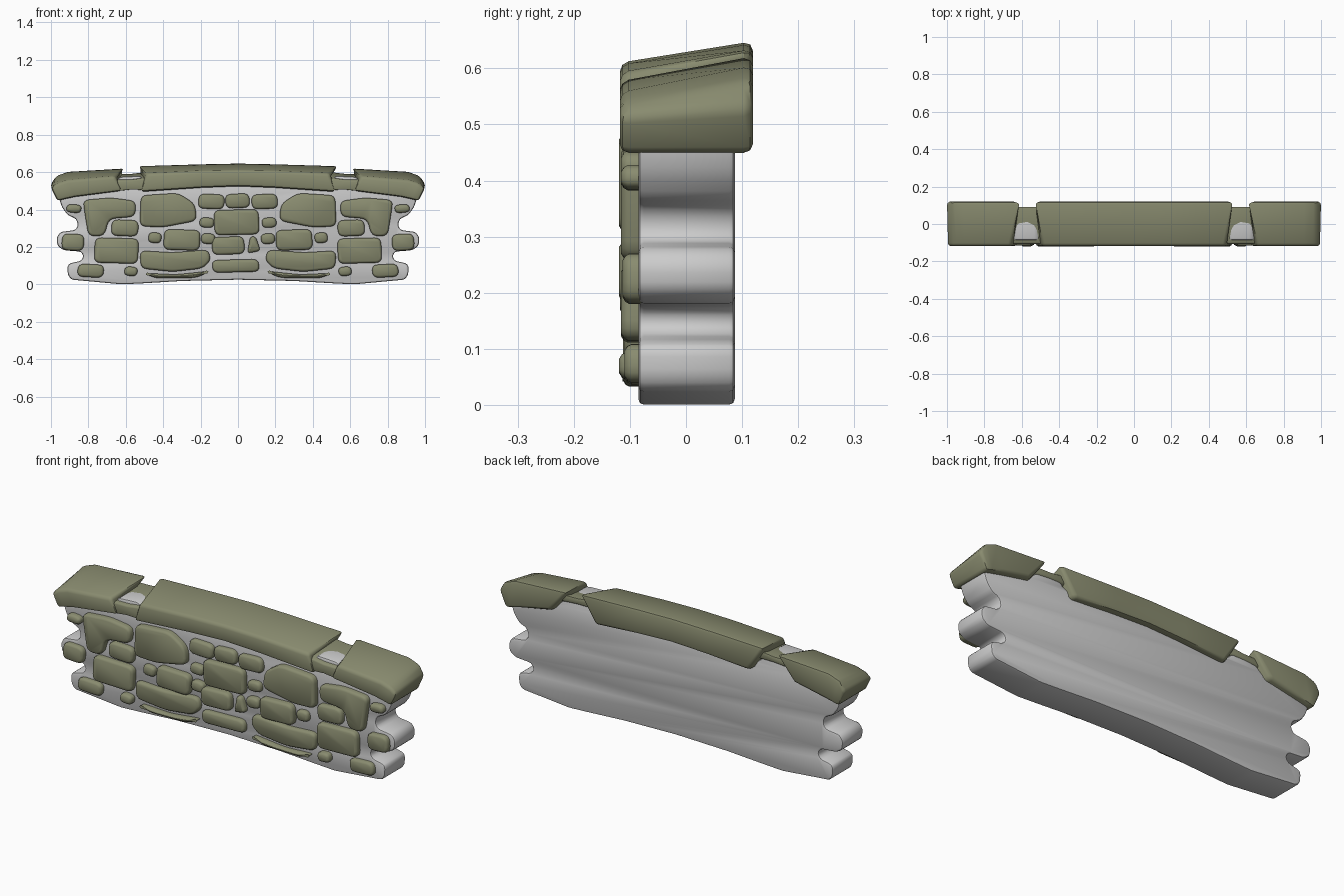
import bpy, bmesh, math

olive = bpy.data.materials.new("olive_stone")
olive.diffuse_color = (0.25, 0.26, 0.16, 1)


def finish(bm, name, mat=None, bevel=0, segments=2):
    bmesh.ops.recalc_face_normals(bm, faces=bm.faces)
    if bevel:
        edges = [e for e in bm.edges if e.calc_face_angle(0) > math.radians(28)]
        bmesh.ops.bevel(bm, geom=edges, offset=bevel, segments=segments,
                        profile=0.5, affect='EDGES', clamp_overlap=True)
    me = bpy.data.meshes.new(name)
    bm.to_mesh(me)
    bm.free()
    me.shade_smooth()
    me.set_sharp_from_angle(angle=math.radians(42))
    ob = bpy.data.objects.new(name, me)
    bpy.context.collection.objects.link(ob)
    if mat:
        me.materials.append(mat)
    return ob


def round_poly(pts, r, steps=4):
    """Replace every corner with a small curve."""
    out = []
    n = len(pts)
    for i, (px, pz) in enumerate(pts):
        ends = []
        for qx, qz in (pts[i - 1], pts[(i + 1) % n]):
            d = math.hypot(qx - px, qz - pz)
            t = min(r / d, 0.42)
            ends.append((px + (qx - px) * t, pz + (qz - pz) * t))
        (ax, az), (bx, bz) = ends
        for k in range(steps + 1):
            t = k / steps
            u, v, w = (1 - t) ** 2, 2 * t * (1 - t), t * t
            out.append((u * ax + v * px + w * bx, u * az + v * pz + w * bz))
    return out


def prism(pts, y0, y1):
    bm = bmesh.new()
    a = [bm.verts.new((x, y0, z)) for x, z in pts]
    b = [bm.verts.new((x, y1, z)) for x, z in pts]
    front = bm.faces.new(a)
    bm.faces.new(b[::-1])
    for i in range(len(a)):
        j = (i + 1) % len(a)
        bm.faces.new((a[j], a[i], b[i], b[j]))
    return bm, front


# Wall body: half outline mirrored, toothed ends
half = [(0, 0.025), (0.3, 0.018), (0.5, 0.006), (0.62, 0), (0.89, 0.025),
        (0.91, 0.05), (0.912, 0.1), (0.895, 0.114), (0.84, 0.125),
        (0.825, 0.15), (0.84, 0.175), (0.93, 0.182), (0.965, 0.205), (0.97, 0.25),
        (0.95, 0.28), (0.87, 0.29), (0.855, 0.315), (0.865, 0.35),
        (0.91, 0.37), (0.94, 0.41), (0.96, 0.47), (0.68, 0.53), (0.63, 0.575),
        (0.52, 0.58), (0.48, 0.54), (0, 0.56)]
outline = half + [(-x, z) for x, z in half[-2:0:-1]]
bm, _ = prism(round_poly(outline, 0.014, 2), -0.085, 0.087)
rim = [e for e in bm.edges if abs(e.verts[0].co.y - e.verts[1].co.y) < 1e-6]
bmesh.ops.recalc_face_normals(bm, faces=bm.faces)
bmesh.ops.bevel(bm, geom=rim, offset=0.01, segments=2, profile=0.5, affect='EDGES')
finish(bm, "wall_body")


# Face stones: rounded outlines raised from the front of the wall
def face_stone(pts, front_y=-0.113, r=0.035, name="face_stone"):
    bm, front = prism(round_poly(pts, r), front_y + 0.012, -0.07)
    bmesh.ops.recalc_face_normals(bm, faces=bm.faces)
    bmesh.ops.inset_region(bm, faces=[front], thickness=0.004, depth=0.007)
    bmesh.ops.inset_region(bm, faces=[front], thickness=0.008, depth=0.005)
    finish(bm, name, olive)


def box(x0, x1, z0, z1, skew=0.006):
    return [(x0 + skew, z0), (x1, z0 + skew), (x1 - skew, z1), (x0, z1 - skew)]


for i, b in enumerate([(-0.07, 0.065, 0.405, 0.487), (-0.13, 0.115, 0.262, 0.402),
                       (-0.142, 0.037, 0.157, 0.257), (-0.14, 0.115, 0.062, 0.135)]):
    face_stone(box(*b), -0.112 - 0.003 * (i % 3))
face_stone([(0.065, 0.255), (0.095, 0.255), (0.12, 0.18), (0.05, 0.165)], r=0.02)

paired = [box(*b) for b in [
    (0.07, 0.215, 0.4, 0.485), (0.125, 0.208, 0.3, 0.36), (0.12, 0.2, 0.213, 0.275),
    (0.2, 0.4, 0.18, 0.295), (0.407, 0.482, 0.218, 0.28), (0.53, 0.68, 0.255, 0.347),
    (0.53, 0.77, 0.11, 0.25), (0.535, 0.61, 0.042, 0.097), (0.715, 0.86, 0.035, 0.11),
    (0.82, 0.945, 0.178, 0.272), (0.835, 0.92, 0.38, 0.43)]]
paired += [
    [(0.22, 0.34), (0.23, 0.43), (0.32, 0.488), (0.52, 0.475), (0.525, 0.31), (0.4, 0.305)],
    [(0.145, 0.13), (0.16, 0.185), (0.35, 0.17), (0.525, 0.18), (0.52, 0.085), (0.35, 0.067), (0.19, 0.085)],
    [(0.145, 0.072), (0.33, 0.052), (0.505, 0.06), (0.44, 0.032), (0.22, 0.035)],
    [(0.55, 0.362), (0.545, 0.445), (0.68, 0.463), (0.83, 0.45), (0.8, 0.258), (0.715, 0.258), (0.69, 0.35)]]
for i, p in enumerate(paired):
    for s in (1, -1):
        face_stone([(s * x, z) for x, z in p], -0.11 - 0.003 * (i % 4))


# Capping stones: lofts through four-cornered sections
# each section: front-bottom, front-top, back-top, back-bottom as (x, z)
def loft(name, sections, s=1, y0=-0.118, y1=0.119, bevel=0.016):
    bm = bmesh.new()
    rings = [[bm.verts.new((s * x, y, z)) for (x, z), y in zip(sec, (y0, y0, y1, y1))]
             for sec in sections]
    for a, b in zip(rings, rings[1:]):
        for i in range(4):
            j = (i + 1) % 4
            bm.faces.new((a[i], a[j], b[j], b[i]))
    bm.faces.new(rings[0])
    bm.faces.new(rings[-1][::-1])
    finish(bm, name, olive, bevel)


right = [[(0.2, 0.517), (0.2, 0.606), (0.2, 0.644), (0.2, 0.512)],
         [(0.525, 0.495), (0.488, 0.592), (0.535, 0.634), (0.44, 0.495)]]
left = [[(-x, z) for x, z in sec] for sec in right[::-1]]
middle = [[(0, 0.525), (0, 0.61), (0, 0.648), (0, 0.52)]]
loft("cap_centre", left + middle + right)

for s in (1, -1):
    loft("cap_end", [
        [(0.615, 0.5), (0.66, 0.578), (0.605, 0.622), (0.71, 0.5)],
        [(0.87, 0.468), (0.91, 0.557), (0.91, 0.604), (0.87, 0.468)],
        [(0.93, 0.455), (0.965, 0.54), (0.975, 0.58), (0.93, 0.455)],
        [(0.965, 0.445), (1.0, 0.515), (1.003, 0.53), (0.965, 0.445)]], s)
    # Recessed links between the capping stones
    loft("cap_link", [
        [(0.46, 0.5), (0.46, 0.572), (0.46, 0.605), (0.46, 0.56)],
        [(0.57, 0.505), (0.57, 0.557), (0.57, 0.592), (0.57, 0.56)],
        [(0.7, 0.49), (0.7, 0.555), (0.7, 0.59), (0.7, 0.55)]], s, -0.106, 0.092, 0.008)
